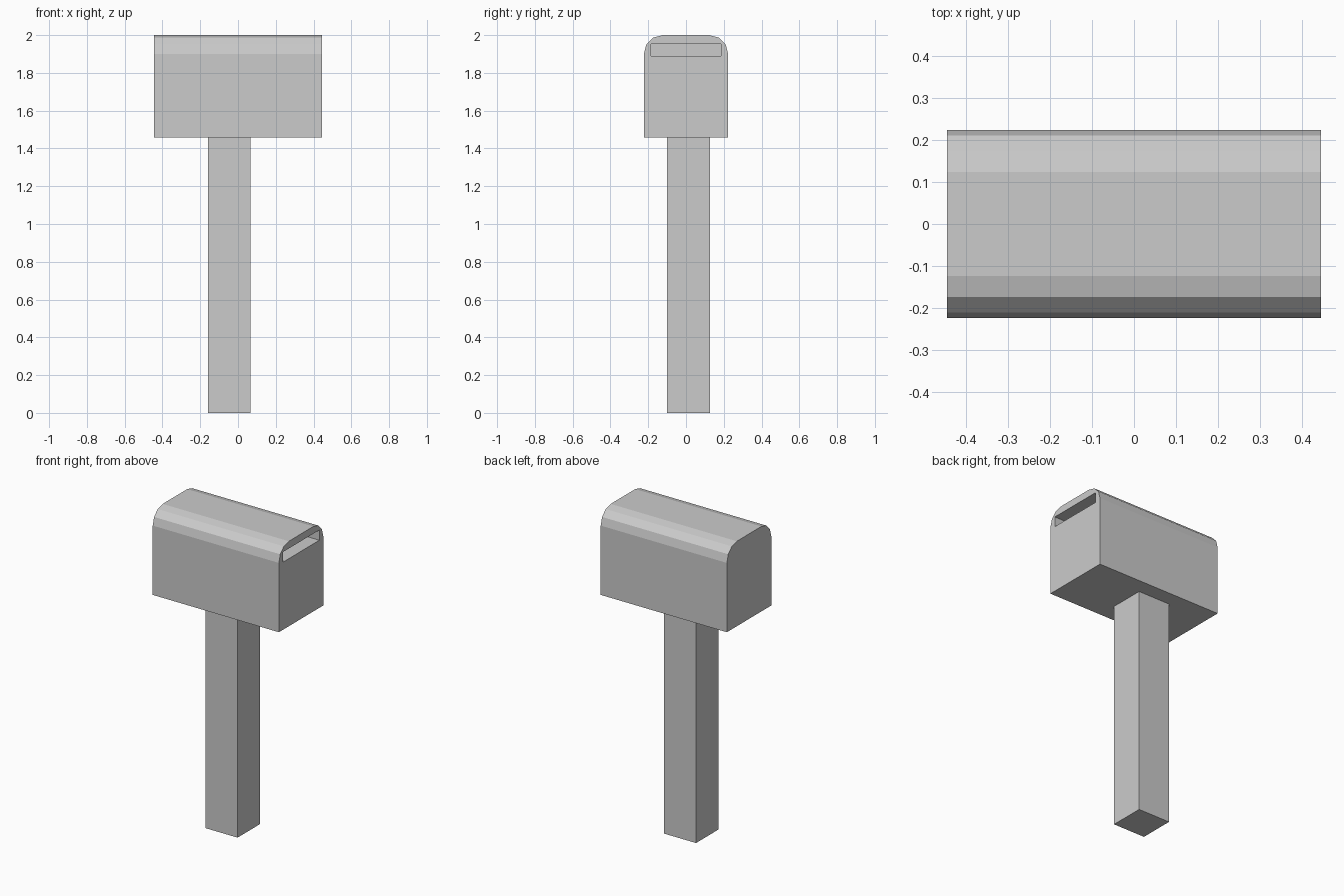
import bpy, bmesh, math

if "Cube" in bpy.data.objects:
    bpy.data.objects.remove(bpy.data.objects["Cube"])

HALF_LEN, HALF_WID = 0.445, 0.2235
BASE_Z, TOP_Z, RADIUS, STEPS = 1.458, 2.0, 0.1, 3


def finish(name, bm):
    bmesh.ops.recalc_face_normals(bm, faces=bm.faces)
    mesh = bpy.data.meshes.new(name)
    bm.to_mesh(mesh)
    bm.free()
    obj = bpy.data.objects.new(name, mesh)
    bpy.context.collection.objects.link(obj)
    return obj


def box(name, lo, hi):
    bm = bmesh.new()
    bmesh.ops.create_cube(bm, size=1)
    for v in bm.verts:
        v.co = [(a + b) / 2 + c * (b - a) for a, b, c in zip(lo, hi, v.co)]
    return finish(name, bm)


# Post, slightly off centre
box("post", (-0.159, -0.10, 0), (0.067, 0.126, BASE_Z))

# Mailbox body: rounded-top profile extruded along x
right = [(HALF_WID, BASE_Z)]
for i in range(STEPS + 1):
    a = math.pi / 2 * i / STEPS
    right.append((HALF_WID - RADIUS + RADIUS * math.cos(a),
                  TOP_Z - RADIUS + RADIUS * math.sin(a)))
profile = right + [(-y, z) for y, z in reversed(right)]
bm = bmesh.new()
end = bm.faces.new([bm.verts.new((-HALF_LEN, y, z)) for y, z in profile])
ext = bmesh.ops.extrude_face_region(bm, geom=[end], use_keep_orig=True)
verts = [g for g in ext["geom"] if isinstance(g, bmesh.types.BMVert)]
bmesh.ops.translate(bm, verts=verts, vec=(2 * HALF_LEN, 0, 0))
body = finish("mailbox_body", bm)

# Letter slot cut into the right end
cutter = box("slot_cutter", (HALF_LEN - 0.2, -0.184, 1.889), (HALF_LEN + 0.1, 0.184, 1.954))
cutter.hide_render = True
cutter.hide_viewport = True
cutter.display_type = 'WIRE'
mod = body.modifiers.new("letter_slot", 'BOOLEAN')
mod.operation = 'DIFFERENCE'
mod.solver = 'EXACT'
mod.object = cutter
